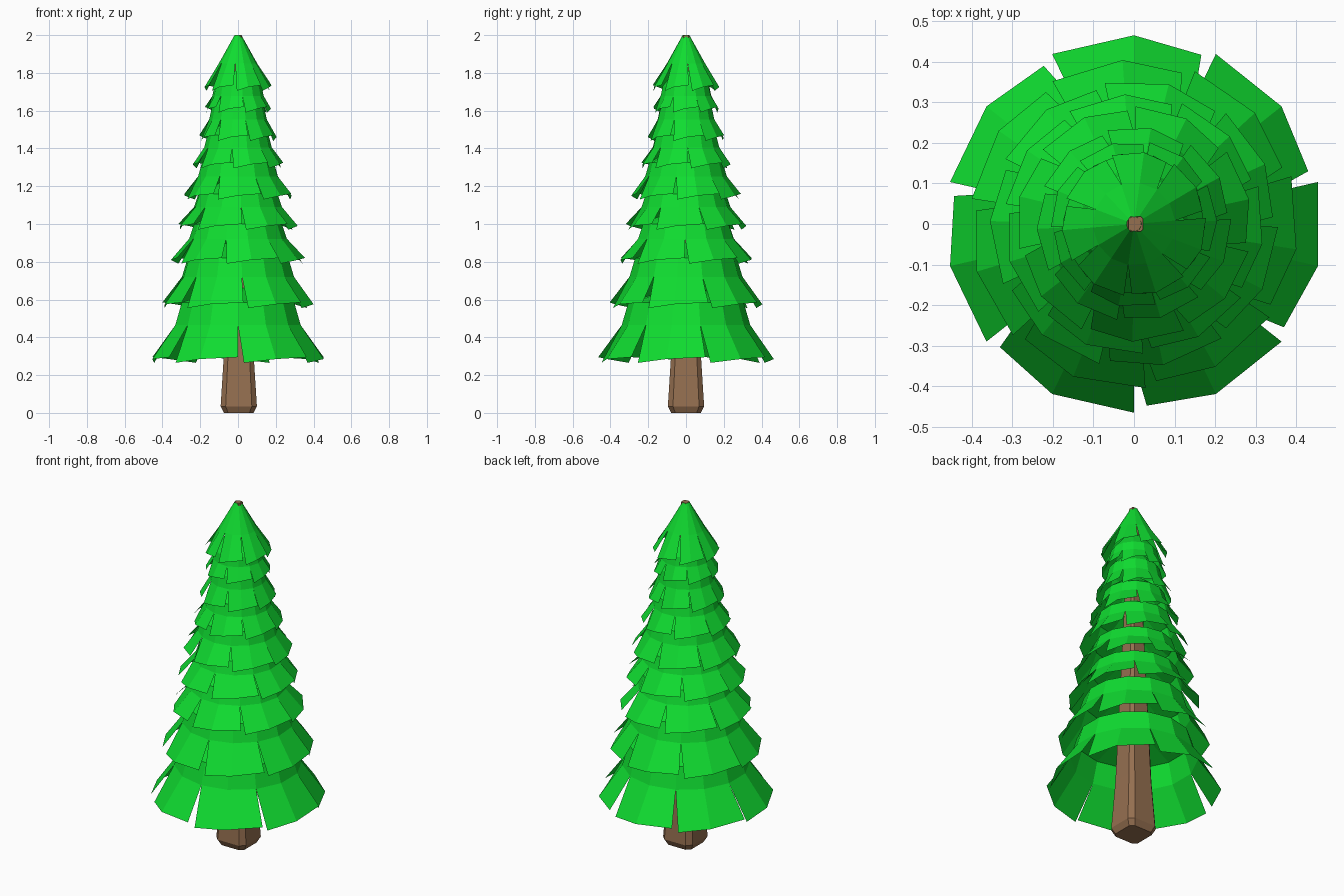
import bpy, bmesh
from math import radians, sin, cos

if "Cube" in bpy.data.objects:
    bpy.data.objects.remove(bpy.data.objects["Cube"])


def material(name, rgb):
    m = bpy.data.materials.new(name)
    m.use_nodes = True
    m.diffuse_color = (*rgb, 1)
    m.node_tree.nodes["Principled BSDF"].inputs["Base Color"].default_value = (*rgb, 1)
    return m


GREEN = material("leaf green", (0.005, 0.72, 0.03))
BROWN = material("bark brown", (0.30, 0.16, 0.08))


def finish(bm, name, mat):
    mesh = bpy.data.meshes.new(name)
    bm.to_mesh(mesh)
    bm.free()
    mesh.materials.append(mat)
    obj = bpy.data.objects.new(name, mesh)
    bpy.context.collection.objects.link(obj)
    return obj


def branch_tier(name, profile, turn, petals=7, gap=4):
    """Ring of bent petals; profile runs from hem to top as (radius, height)."""
    bm = bmesh.new()
    step = 360 / petals
    for p in range(petals):
        low = -90 + turn + p * step
        rows = []
        for i, (r, z) in enumerate(profile):
            hem = i == 0
            # the low side of each petal is tucked in and droops at the hem
            columns = [
                (low + (gap if hem else 0), r * (0.965 if hem else 1), z - (0.02 if hem else 0)),
                (low + step / 2, r, z),
                (low + step, r, z + (0.01 if hem else 0)),
            ]
            rows.append([bm.verts.new((q * cos(radians(a)), q * sin(radians(a)), h))
                         for a, q, h in columns])
        for lower, upper in zip(rows, rows[1:]):
            for c in range(2):
                bm.faces.new((lower[c], lower[c + 1], upper[c + 1], upper[c]))
    return finish(bm, name, GREEN)


# Skirted tiers: hem radius, hem height, shoulder radius, turn in degrees
tiers = [
    (0.465, 0.285, 0.305, 0),
    (0.405, 0.575, 0.27, 4),
    (0.355, 0.81, 0.232, -14),
    (0.32, 0.99, 0.212, 4),
    (0.29, 1.15, 0.195, 25),
    (0.24, 1.315, 0.162, -10),
    (0.205, 1.46, 0.138, 15),
    (0.175, 1.61, 0.125, 10),
]
hems = [t[1] for t in tiers] + [1.72]
for n, (r, z, shoulder, turn) in enumerate(tiers):
    rise = hems[n + 1] - z
    waist = (shoulder + 0.22 * (r - shoulder), z + 0.62 * rise)
    top = (0.06, z + rise + 0.09)
    branch_tier(f"branch_tier_{n + 1}",
                [(r, z), waist, (shoulder, z + rise + 0.01), top], turn)

# Pointed crown
branch_tier("crown_tier", [(0.178, 1.725), (0.102, 1.85), (0.018, 2.0)], -8, gap=6)

# Tapered square trunk with chamfered corners and a bevelled foot
bm = bmesh.new()
rings = []
for half, z in [(0.078, 0.0), (0.096, 0.035), (0.078, 0.32), (0.018, 1.999)]:
    cut = half * 0.72
    outline = [(half, -cut), (half, cut), (cut, half), (-cut, half),
               (-half, cut), (-half, -cut), (-cut, -half), (cut, -half)]
    rings.append([bm.verts.new((x + 0.004, y, z)) for x, y in outline])
for lower, upper in zip(rings, rings[1:]):
    for i in range(8):
        j = (i + 1) % 8
        bm.faces.new((lower[i], lower[j], upper[j], upper[i]))
bm.faces.new(rings[0][::-1])
bm.faces.new(rings[-1])
finish(bm, "trunk", BROWN)
